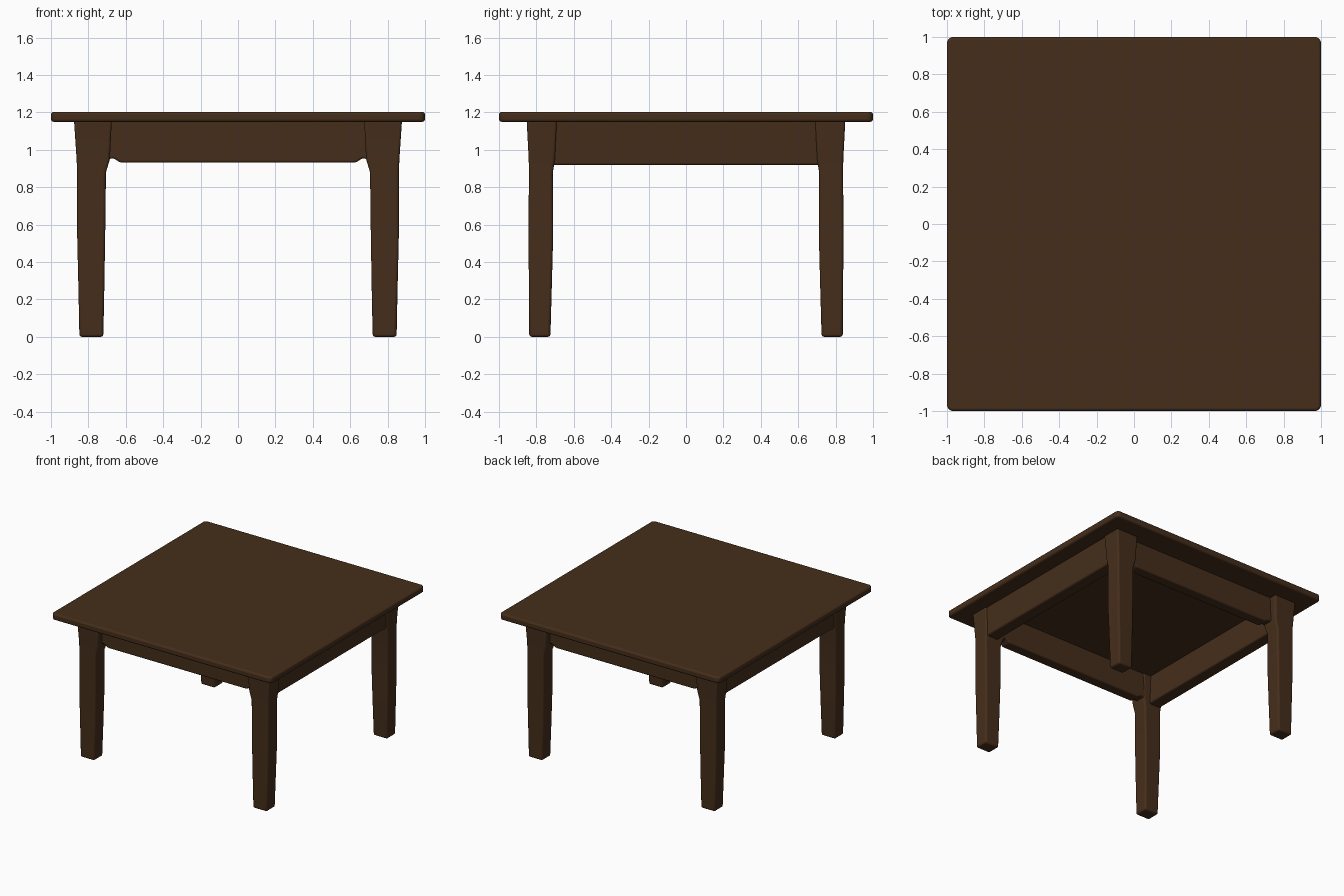
import bpy, bmesh

if "Cube" in bpy.data.objects:
    bpy.data.objects.remove(bpy.data.objects["Cube"])

wood = bpy.data.materials.new("dark_wood")
wood.diffuse_color = (0.06, 0.027, 0.011, 1)
wood.use_nodes = True
wood.node_tree.nodes["Principled BSDF"].inputs["Base Color"].default_value = wood.diffuse_color


def loft(name, rings, bevel):
    """Solid skinned through matching rings of points, with softened edges."""
    bm = bmesh.new()
    loops = [[bm.verts.new(p) for p in ring] for ring in rings]
    n = len(loops[0])
    for a, b in zip(loops, loops[1:]):
        for i in range(n):
            j = (i + 1) % n
            bm.faces.new((a[i], a[j], b[j], b[i]))
    bm.faces.new(loops[0][::-1])
    bm.faces.new(loops[-1])
    bmesh.ops.recalc_face_normals(bm, faces=bm.faces)
    mesh = bpy.data.meshes.new(name)
    bm.to_mesh(mesh)
    bm.free()
    mesh.materials.append(wood)
    obj = bpy.data.objects.new(name, mesh)
    bpy.context.collection.objects.link(obj)
    mod = obj.modifiers.new("soft_edges", "BEVEL")
    mod.width = bevel
    mod.segments = 3
    mod.limit_method = "ANGLE"
    bpy.ops.object.select_all(action="DESELECT")
    obj.select_set(True)
    bpy.context.view_layer.objects.active = obj
    bpy.ops.object.shade_smooth_by_angle()
    return obj


def rect(x0, x1, y0, y1, z):
    return [(x0, y0, z), (x1, y0, z), (x1, y1, z), (x0, y1, z)]


# Tabletop: thin slab with clipped corners and rounded rim
c = 0.02
outline = [(s * x, s * y) for s in (1, -1)
           for x, y in ((1, -1 + c), (1, 1 - c), (1 - c, 1), (-1 + c, 1))]
loft("tabletop", [[(x, y, z) for x, y in outline] for z in (1.15, 1.203)], 0.014)

# Legs: slight swell at mid height, flaring into the aprons at the top
# (z, inner x, outer x, inner y, outer y)
LEG = [(0.0, 0.720, 0.848, 0.725, 0.838),
       (0.25, 0.715, 0.853, 0.718, 0.840),
       (0.55, 0.710, 0.860, 0.710, 0.842),
       (0.88, 0.706, 0.860, 0.712, 0.840),
       (0.95, 0.685, 0.863, 0.700, 0.841),
       (1.16, 0.675, 0.877, 0.690, 0.852)]
for side, sx in (("left", -1), ("right", 1)):
    for end, sy in (("front", -1), ("back", 1)):
        loft(f"{end}_{side}_leg",
             [rect(sx * a, sx * b, sy * p, sy * q, z) for z, a, b, p, q in LEG], 0.014)

# Side aprons: flush with the outer leg faces
for side, s in (("left", -1), ("right", 1)):
    loft(f"{side}_apron",
         [rect(s * 0.745, s * 0.850, -0.78, 0.78, 0.918),
          rect(s * 0.745, s * 0.866, -0.78, 0.78, 1.16)], 0.012)

# Front and back aprons: recessed, with upswept lower corners
half = [(0.72, 1.16), (0.72, 0.925), (0.695, 0.95), (0.665, 0.955), (0.63, 0.932)]
face = half + [(-x, z) for x, z in reversed(half)]
for end, s in (("front", -1), ("back", 1)):
    loft(f"{end}_apron", [[(x, s * y, z) for x, z in face] for y in (0.70, 0.79)], 0.01)
